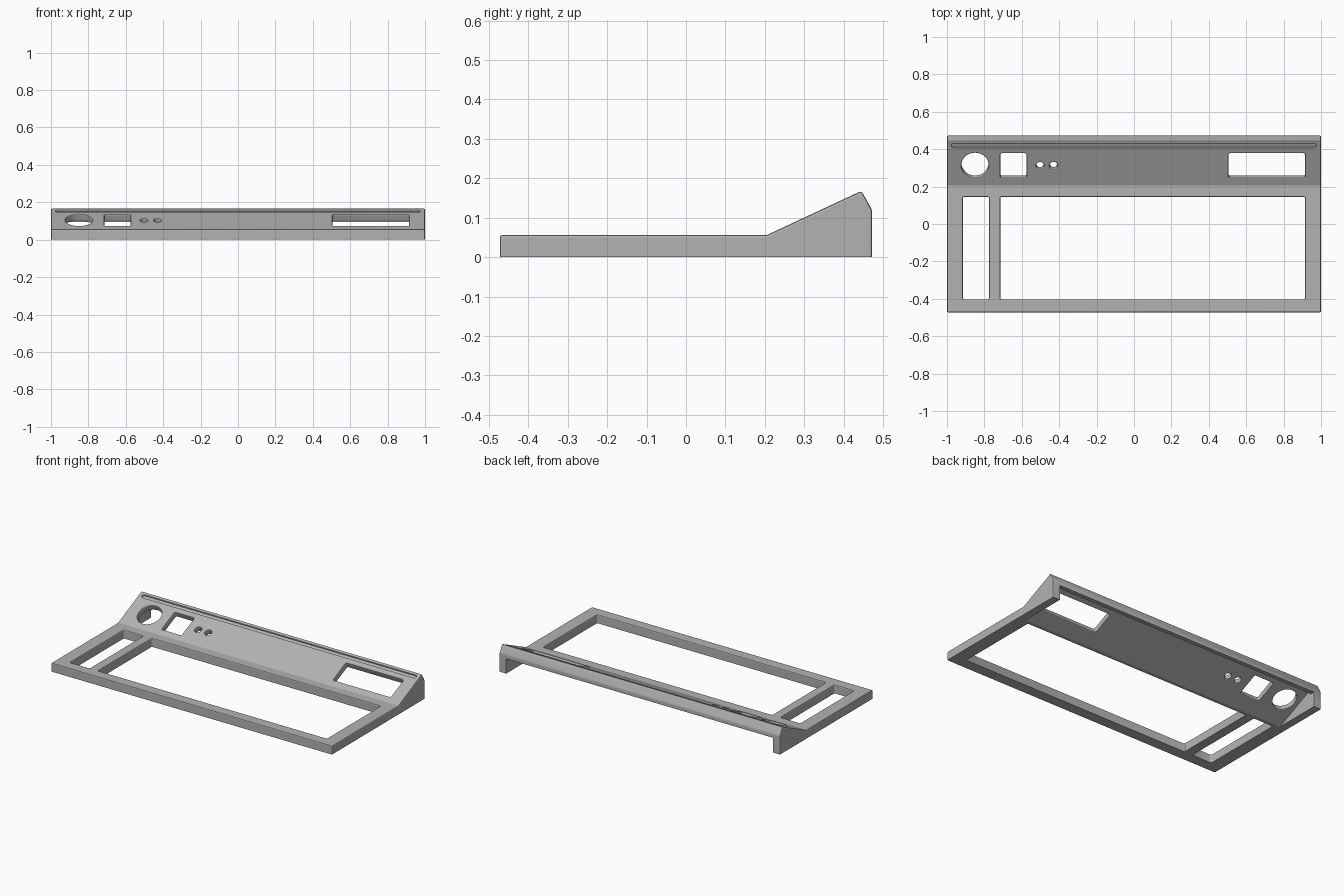
import bpy, bmesh, math
from mathutils import Matrix, Vector

cube = bpy.data.objects.get("Cube")
if cube:
    bpy.data.objects.remove(cube, do_unlink=True)

SLOPE = math.atan2(0.113, 0.24)

grey = bpy.data.materials.new("plain grey")
grey.use_nodes = True
grey.diffuse_color = (0.45, 0.45, 0.45, 1)
grey.node_tree.nodes["Principled BSDF"].inputs["Base Color"].default_value = (0.45, 0.45, 0.45, 1)


def finish(name, bm):
    bmesh.ops.recalc_face_normals(bm, faces=bm.faces)
    mesh = bpy.data.meshes.new(name)
    bm.to_mesh(mesh)
    bm.free()
    mesh.materials.append(grey)
    obj = bpy.data.objects.new(name, mesh)
    bpy.context.collection.objects.link(obj)
    return obj


def prism(name, profile, half):
    """Extrude a (y, z) side profile across x."""
    bm = bmesh.new()
    face = bm.faces.new([bm.verts.new((-half, y, z)) for y, z in profile])
    ext = bmesh.ops.extrude_face_region(bm, geom=[face])
    bmesh.ops.translate(bm, vec=(2 * half, 0, 0),
                        verts=[v for v in ext["geom"] if isinstance(v, bmesh.types.BMVert)])
    return finish(name, bm)


def box_cutter(name, x0, x1, y0, y1, height, matrix):
    """Box with rounded upright corners."""
    bm = bmesh.new()
    bmesh.ops.create_cube(bm, size=1)
    bmesh.ops.scale(bm, vec=(x1 - x0, y1 - y0, height), verts=bm.verts)
    upright = [e for e in bm.edges if abs((e.verts[0].co - e.verts[1].co).z) > height / 2]
    bmesh.ops.bevel(bm, geom=upright, offset=0.009, segments=3, profile=0.5, affect='EDGES')
    bm.transform(matrix)
    return finish(name, bm)


def round_cutter(name, radius, sides, matrix):
    bm = bmesh.new()
    bmesh.ops.create_cone(bm, cap_ends=True, segments=sides, radius1=radius,
                          radius2=radius, depth=0.16)
    bm.transform(matrix)
    return finish(name, bm)


def on_slope(x, y):
    """Place a cutter square to the sloped panel."""
    z = 0.055 + (y - 0.205) * math.tan(SLOPE)
    return Matrix.Translation((x, y, z)) @ Matrix.Rotation(SLOPE, 4, 'X')


# Wedge-backed body
body = prism("case_frame", [(-0.472, 0), (-0.472, 0.056), (0.205, 0.056), (0.445, 0.168),
                            (0.472, 0.12), (0.472, 0)], 1.0)

# Hollow beneath the panel, open at the back under a lip
cutters = [prism("cavity_cutter", [(0.146, -0.01), (0.425, 0.118), (0.42, 0.132), (0.445, 0.132),
                                   (0.445, 0.095), (0.6, 0.095), (0.6, -0.01)], 0.95)]

# Key openings
for name, x0, x1 in (("side_window", -0.915, -0.775), ("main_window", -0.715, 0.915)):
    cutters.append(box_cutter(name + "_cutter", x0, x1, -0.403, 0.145, 0.4,
                              Matrix.Translation(((x0 + x1) / 2, -0.129, 0))))

# Panel openings
for name, x0, x1 in (("switch", -0.715, -0.575), ("display", 0.505, 0.915)):
    cutters.append(box_cutter(name + "_cutter", x0, x1, -0.072, 0.072, 0.16,
                              on_slope((x0 + x1) / 2, 0.311)))
cutters.append(round_cutter("dial_cutter", 0.073, 48, on_slope(-0.85, 0.313)))
for i, x in enumerate((-0.502, -0.43)):
    cutters.append(round_cutter(f"lamp_cutter_{i}", 0.021, 24, on_slope(x, 0.311)))

# Groove along the ridge
cutters.append(box_cutter("groove_cutter", -0.975, 0.975, -0.0105, 0.0105, 0.02, on_slope(0, 0.418)))

for c in cutters:
    mod = body.modifiers.new(c.name, 'BOOLEAN')
    mod.operation = 'DIFFERENCE'
    mod.solver = 'EXACT'
    mod.object = c

bpy.context.view_layer.update()
evaluated = body.evaluated_get(bpy.context.evaluated_depsgraph_get())
cut_mesh = bpy.data.meshes.new_from_object(evaluated)
body.modifiers.clear()
body.data = cut_mesh
for c in cutters:
    bpy.data.objects.remove(c, do_unlink=True)

# Soften the upper edges and the outer corners
bm = bmesh.new()
bm.from_mesh(cut_mesh)
bmesh.ops.remove_doubles(bm, verts=bm.verts, dist=0.0001)
soft = []
for e in bm.edges:
    if len(e.link_faces) != 2 or not e.is_convex or e.calc_face_angle(0) < math.radians(25):
        continue
    mid = (e.verts[0].co + e.verts[1].co) / 2
    top = any(f.normal.z > 0.3 for f in e.link_faces)
    corner = abs(mid.x) > 0.99 and abs(mid.y) > 0.46 and \
        all(abs(f.normal.z) < 0.1 for f in e.link_faces)
    if top or corner:
        soft.append(e)
bmesh.ops.bevel(bm, geom=soft, offset=0.006, segments=2, profile=0.5,
                affect='EDGES', clamp_overlap=False)
bm.to_mesh(cut_mesh)
bm.free()

for p in cut_mesh.polygons:
    p.material_index = 0
bpy.ops.object.select_all(action='DESELECT')
body.select_set(True)
bpy.context.view_layer.objects.active = body
bpy.ops.object.shade_smooth_by_angle(angle=math.radians(20))
